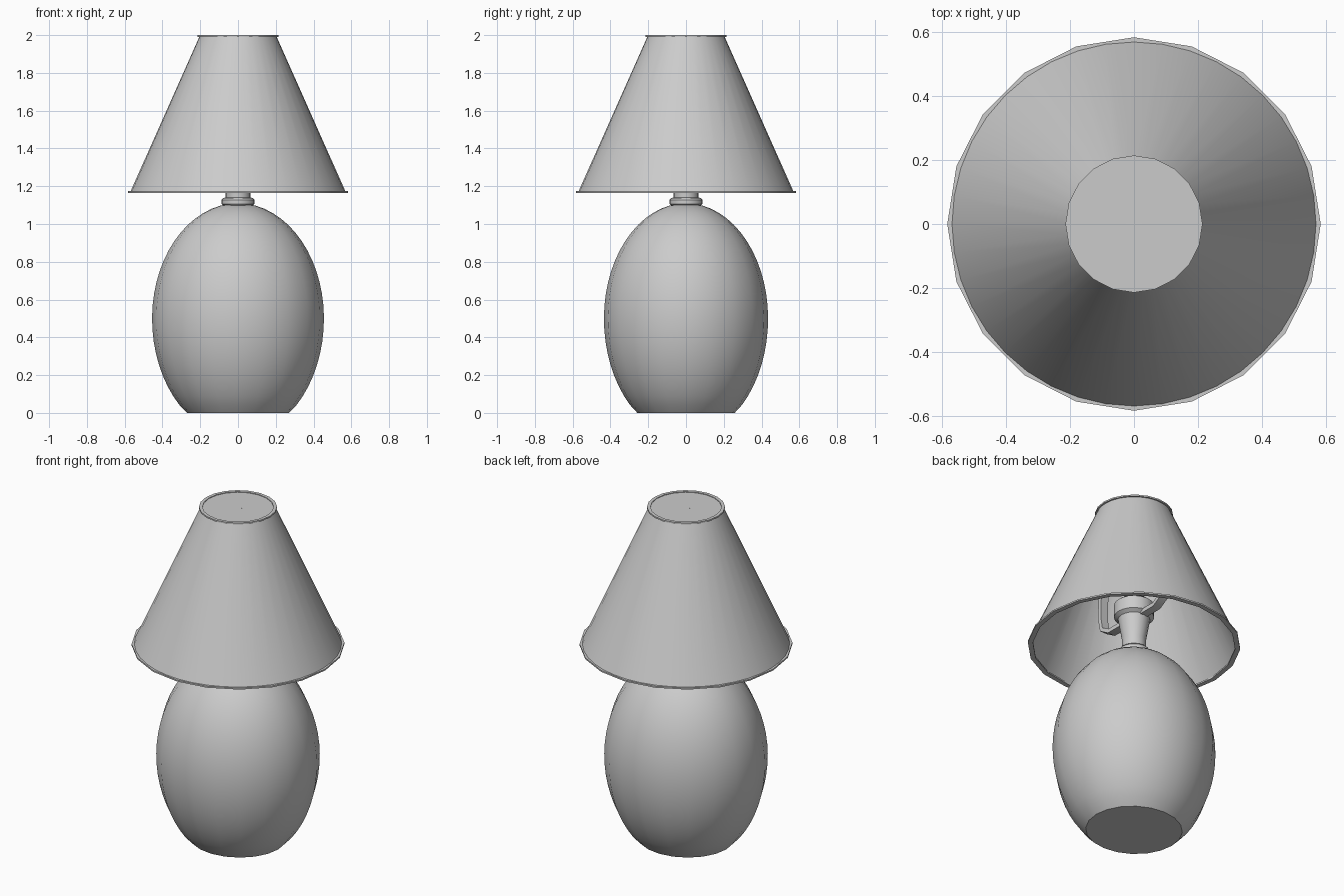
import bpy, bmesh, math
from mathutils import Vector

cube = bpy.data.objects.get("Cube")
if cube:
    bpy.data.objects.remove(cube, do_unlink=True)

grey = bpy.data.materials.new("light_grey")
grey.use_nodes = True
colour = (0.6, 0.6, 0.6, 1)
grey.diffuse_color = colour
grey.node_tree.nodes["Principled BSDF"].inputs["Base Color"].default_value = colour


def finish(obj, angle=40):
    obj.data.materials.append(grey)
    bpy.ops.object.select_all(action="DESELECT")
    obj.select_set(True)
    bpy.context.view_layer.objects.active = obj
    bpy.ops.object.shade_smooth_by_angle(angle=math.radians(angle))


def lathe(name, profile, sides, y_scale=1.0, closed=False):
    """Spin (radius, height) points around z."""
    bm = bmesh.new()
    rings = []
    for r, z in profile:
        if r == 0:
            rings.append([bm.verts.new((0, 0, z))] * sides)
        else:
            turns = [2 * math.pi * i / sides for i in range(sides)]
            rings.append([bm.verts.new((r * math.cos(a), r * y_scale * math.sin(a), z))
                          for a in turns])
    pairs = list(zip(rings, rings[1:]))
    if closed:
        pairs.append((rings[-1], rings[0]))
    for low, high in pairs:
        for i in range(sides):
            j = (i + 1) % sides
            bm.faces.new(dict.fromkeys((low[i], low[j], high[j], high[i])))
    bmesh.ops.recalc_face_normals(bm, faces=bm.faces)
    mesh = bpy.data.meshes.new(name)
    bm.to_mesh(mesh)
    bm.free()
    obj = bpy.data.objects.new(name, mesh)
    bpy.context.collection.objects.link(obj)
    finish(obj)
    return obj


# Egg-shaped body, slightly shallower than wide, cut flat at the foot
mid, widest = 0.5, 0.455
body = [(0, 0), (0.27, 0)]
for i in range(1, 24):
    a = math.radians(-53 + i * 143 / 24)
    height = 0.61 if a > 0 else 0.5 / math.sin(math.radians(53))
    body.append((widest * math.cos(a), mid + height * math.sin(a)))
body.append((0, 1.11))
lathe("lamp_body", body, 20, y_scale=0.955)

# Collar, neck and bulb holder
lathe("neck_and_socket", [
    (0, 1.08), (0.07, 1.08), (0.08, 1.10), (0.088, 1.107), (0.088, 1.128),
    (0.08, 1.137), (0.066, 1.14), (0.066, 1.2), (0.088, 1.33), (0.11, 1.345),
    (0.11, 1.42), (0.085, 1.44), (0, 1.44)], 20)

# Light bulb
lathe("bulb", [
    (0, 1.43), (0.05, 1.43), (0.055, 1.49), (0.09, 1.56), (0.11, 1.63),
    (0.1, 1.7), (0.06, 1.75), (0, 1.765)], 20)

# Conical shade wall
lathe("shade", [(0.57, 1.17), (0.205, 1.99), (0.198, 1.99), (0.562, 1.17)], 40, closed=True)


# Thin lips on the shade and the flat top cover
def lip(name, inner, outer, z):
    lathe(name, [(inner, z), (outer, z), (outer, z + 0.009), (inner, z + 0.009)],
          20, closed=True)


lip("shade_bottom_lip", 0.555, 0.583, 1.165)
lip("shade_top_lip", 0.195, 0.214, 1.991)
lathe("shade_top_cover", [(0, 1.985), (0.199, 1.985), (0.199, 1.996), (0, 1.996)], 20)

# Bowed strap that carries the shade
half = [(0.08, 1.335), (0.19, 1.335), (0.25, 1.37), (0.265, 1.45), (0.26, 1.6),
        (0.2, 1.82), (0.1, 1.95), (0, 1.985)]
path = half + [(-y, z) for y, z in half[-2::-1]]
bm = bmesh.new()
sections = []
for i, (y, z) in enumerate(path):
    before, after = path[max(i - 1, 0)], path[min(i + 1, len(path) - 1)]
    side = Vector((0, before[1] - after[1], after[0] - before[0])).normalized() * 0.012
    centre = Vector((0, y, z))
    sections.append([bm.verts.new(centre + Vector((x, 0, 0)) + side * s)
                     for x, s in ((-0.025, -1), (0.025, -1), (0.025, 1), (-0.025, 1))])
for a, b in zip(sections, sections[1:]):
    for k in range(4):
        m = (k + 1) % 4
        bm.faces.new((a[k], a[m], b[m], b[k]))
bm.faces.new(sections[0])
bm.faces.new(sections[-1])
bmesh.ops.recalc_face_normals(bm, faces=bm.faces)
mesh = bpy.data.meshes.new("shade_strap")
bm.to_mesh(mesh)
bm.free()
strap = bpy.data.objects.new("shade_strap", mesh)
bpy.context.collection.objects.link(strap)
finish(strap)
